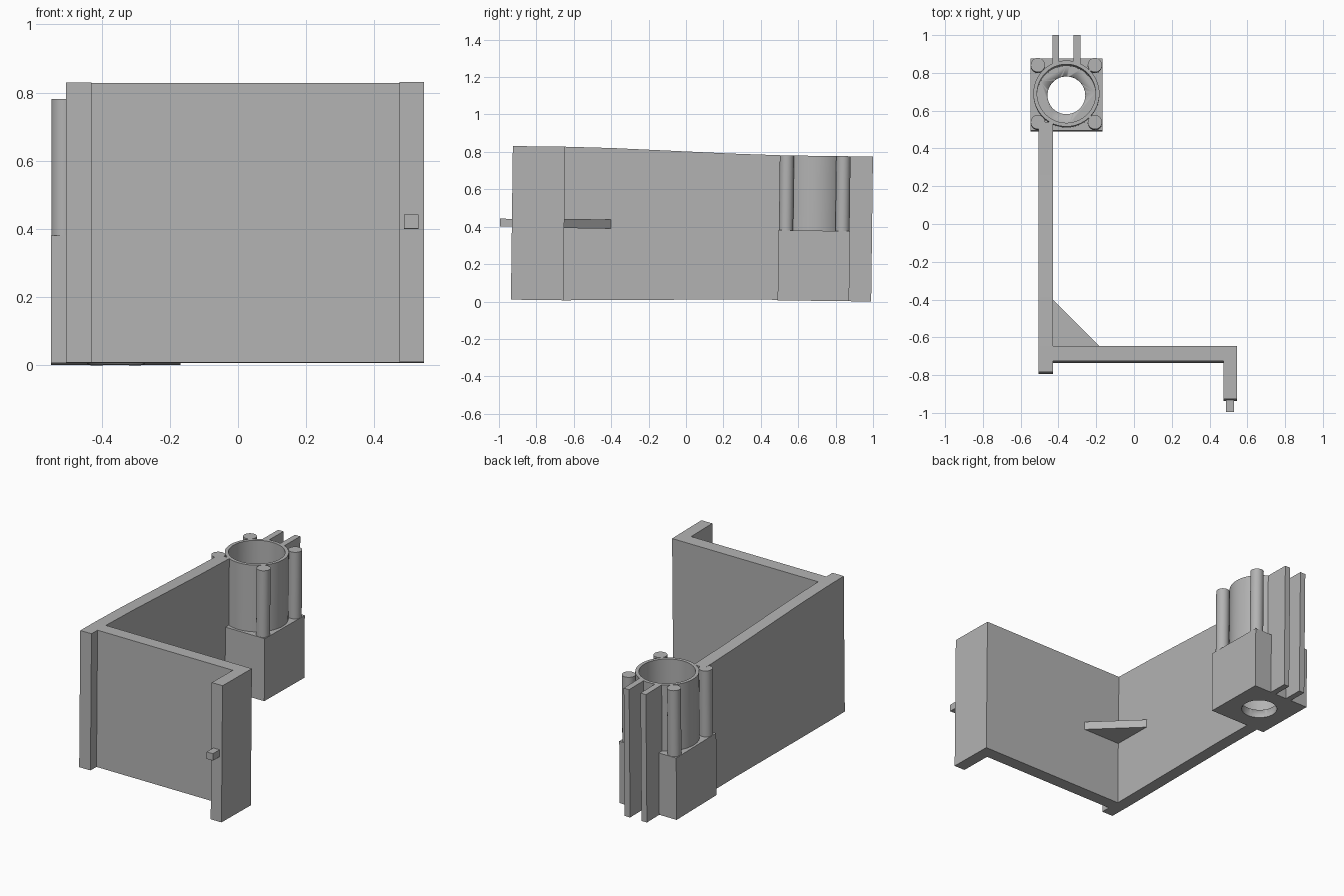
import bpy, bmesh, math
from mathutils import Matrix

if "Cube" in bpy.data.objects:
    bpy.data.objects.remove(bpy.data.objects["Cube"])

grey = bpy.data.materials.new("plain grey")
grey.diffuse_color = (0.45, 0.45, 0.45, 1)
grey.use_nodes = True
grey.node_tree.nodes["Principled BSDF"].inputs["Base Color"].default_value = grey.diffuse_color

# The whole bracket leans back very slightly
TILT = Matrix.Translation((0, 0, 0.0125)) @ Matrix.Rotation(-0.0125, 4, 'X')


def finish(name, bm, smooth=False):
    bmesh.ops.recalc_face_normals(bm, faces=bm.faces)
    bm.transform(TILT)
    mesh = bpy.data.meshes.new(name)
    bm.to_mesh(mesh)
    bm.free()
    mesh.materials.append(grey)
    ob = bpy.data.objects.new(name, mesh)
    bpy.context.collection.objects.link(ob)
    if smooth:
        bpy.ops.object.select_all(action='DESELECT')
        bpy.context.view_layer.objects.active = ob
        ob.select_set(True)
        bpy.ops.object.shade_smooth_by_angle(angle=math.radians(35))
    return ob


def extrude(name, points, offset):
    """Extrude a closed outline along offset."""
    bm = bmesh.new()
    face = bm.faces.new([bm.verts.new(p) for p in points])
    new = bmesh.ops.extrude_face_region(bm, geom=[face])["geom"]
    bmesh.ops.translate(bm, vec=offset,
                        verts=[v for v in new if isinstance(v, bmesh.types.BMVert)])
    return finish(name, bm)


def plan(name, outline, z0, z1):
    return extrude(name, [(x, y, z0) for x, y in outline], (0, 0, z1 - z0))


def box(name, x0, x1, y0, y1, z0, z1):
    return plan(name, [(x0, y0), (x1, y0), (x1, y1), (x0, y1)], z0, z1)


def lathe(name, profile, cx, cy, n):
    """Revolve a closed (radius, height) outline about a vertical axis."""
    bm = bmesh.new()
    rings = [[bm.verts.new((cx + r * math.cos(2 * math.pi * i / n),
                            cy + r * math.sin(2 * math.pi * i / n), z))
              for i in range(n)] for r, z in profile]
    for a, b in zip(rings, rings[1:] + rings[:1]):
        for i in range(n):
            j = (i + 1) % n
            bm.faces.new((a[i], a[j], b[j], b[i]))
    return finish(name, bm, True)


def rod(name, cx, cy, r, z0, z1, n):
    bm = bmesh.new()
    bmesh.ops.create_cone(bm, cap_ends=True, segments=n, radius1=r, radius2=r,
                          depth=z1 - z0,
                          matrix=Matrix.Translation((cx, cy, (z0 + z1) / 2)))
    return finish(name, bm, True)


# Front wall with its short left stub and longer right leg
plan("front_wall", [(-0.505, -0.793), (-0.43, -0.793), (-0.43, -0.735),
                    (0.473, -0.735), (0.473, -0.936), (0.545, -0.936),
                    (0.545, -0.656), (-0.505, -0.656)], -0.014, 0.807)

# Long side wall, getting slightly lower toward the back
side = [(-0.656, -0.014), (-0.4, -0.010), (0.25, 0.002), (0.53, 0.003),
        (0.53, 0.775), (0.25, 0.781), (-0.4, 0.803), (-0.656, 0.807)]
extrude("side_wall", [(-0.505, y, z) for y, z in side], (0.075, 0, 0))

# Triangular corner brace and the small pin on the right leg
plan("corner_brace", [(-0.43, -0.656), (-0.18, -0.656), (-0.43, -0.405)], 0.372, 0.421)
box("locating_pin", 0.487, 0.529, -1.0, -0.93, 0.376, 0.418)

# Square socket block, bored out with a smaller hole through its floor
CX, CY = -0.358, 0.681
block = box("socket_block", CX - 0.19, CX + 0.19, CY - 0.191, CY + 0.191, 0, 0.375)
for name, r, z0, z1 in (("bore_cutter", 0.155, 0.05, 0.6),
                        ("floor_hole_cutter", 0.1, -0.1, 0.2)):
    cutter = rod(name, CX, CY, r, z0, z1, 64)
    cutter.hide_render = True
    cutter.hide_set(True)
    cut = block.modifiers.new(name, 'BOOLEAN')
    cut.operation = 'DIFFERENCE'
    cut.solver = 'EXACT'
    cut.object = cutter

# Round tube standing on the block, with four corner pillars
lathe("socket_tube", [(0.155, 0.37), (0.175, 0.37), (0.175, 0.775), (0.155, 0.775)],
      CX, CY, 64)
for sx in (-1, 1):
    for sy in (-1, 1):
        rod("corner_pillar", CX + sx * 0.151, CY + sy * 0.151, 0.038, 0.37, 0.775, 32)

# Pair of rear guide fins
for sx in (-1, 1):
    x = CX + sx * 0.056
    box("guide_fin", x - 0.018, x + 0.018, 0.835, 0.99, 0, 0.775)
